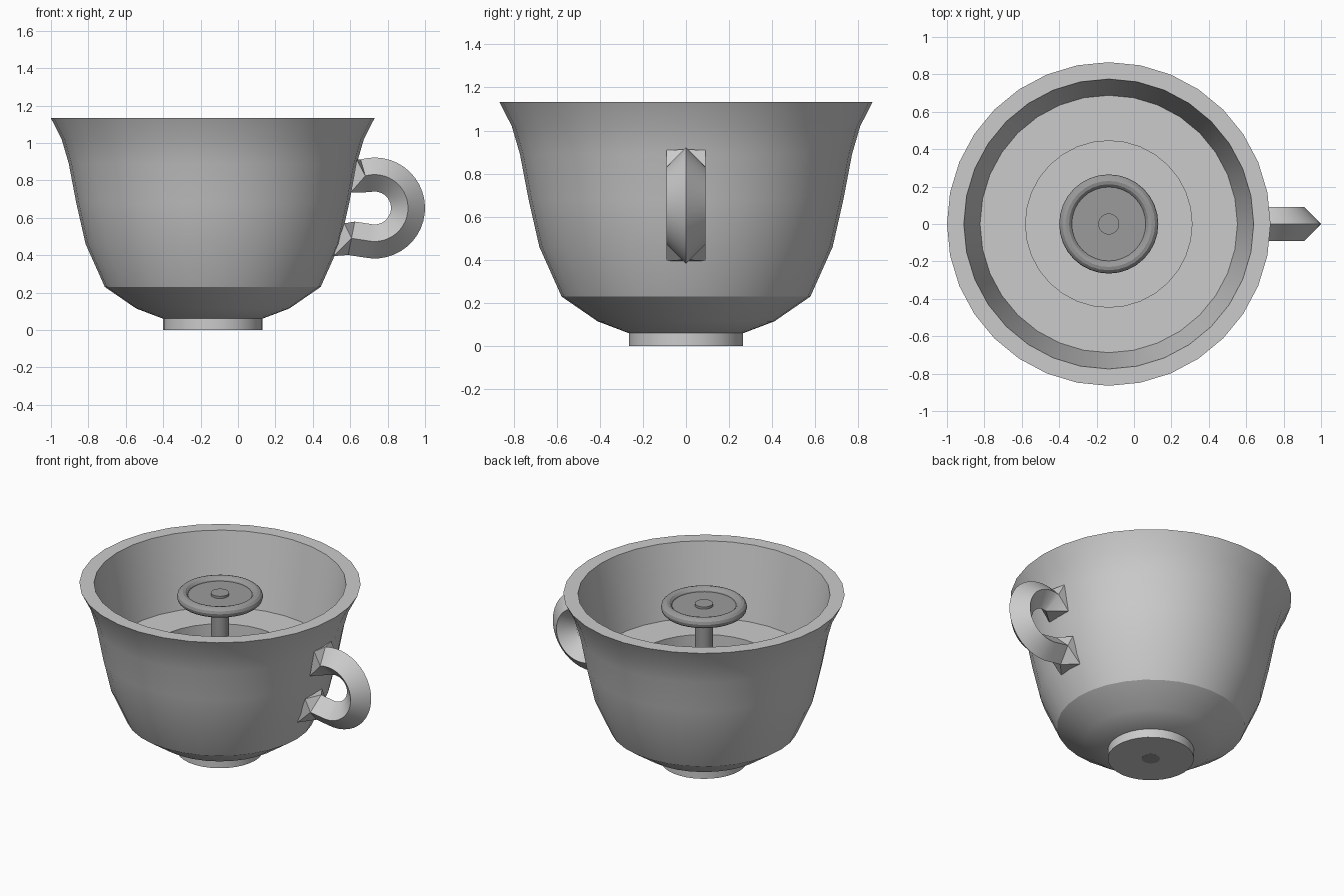
import bpy, bmesh, math
from mathutils import Vector

if "Cube" in bpy.data.objects:
    bpy.data.objects.remove(bpy.data.objects["Cube"])

CX = -0.135   # cup axis
SEG = 32


def material(name, v):
    m = bpy.data.materials.new(name)
    m.diffuse_color = (v, v, v, 1)
    m.use_nodes = True
    m.node_tree.nodes["Principled BSDF"].inputs["Base Color"].default_value = m.diffuse_color
    return m


light_grey = material("light grey", 0.6)
mid_grey = material("mid grey", 0.33)


def finish(name, bm, mat):
    bmesh.ops.recalc_face_normals(bm, faces=bm.faces[:])
    me = bpy.data.meshes.new(name)
    bm.to_mesh(me)
    bm.free()
    me.materials.append(mat)
    me.shade_smooth()
    me.set_sharp_from_angle(angle=math.radians(29))
    ob = bpy.data.objects.new(name, me)
    bpy.context.collection.objects.link(ob)
    return ob


def lathe(name, profile, mat, seg=SEG, closed=False):
    """Spin a (radius, z) profile round the cup axis; open ends are capped."""
    bm = bmesh.new()
    rings = []
    for r, z in profile:
        rings.append([bm.verts.new((CX + r * math.cos(2 * math.pi * i / seg),
                                    r * math.sin(2 * math.pi * i / seg), z))
                      for i in range(seg)])
    pairs = list(zip(rings, rings[1:]))
    if closed:
        pairs.append((rings[-1], rings[0]))
    for a, b in pairs:
        for i in range(seg):
            j = (i + 1) % seg
            bm.faces.new((a[i], a[j], b[j], b[i]))
    if not closed:
        bm.faces.new(rings[0])
        bm.faces.new(rings[-1])
    return finish(name, bm, mat)


# cup shell with inner wall, ring seat and floor
lathe("cup", [(0.265, 0.06), (0.41, 0.115), (0.577, 0.23), (0.68, 0.46),
              (0.73, 0.68), (0.77, 0.89), (0.808, 1.02), (0.865, 1.132),
              (0.775, 1.132), (0.688, 0.65), (0.445, 0.65), (0.445, 0.25)],
      light_grey)

# foot under the cup
lathe("foot", [(0.265, 0.001), (0.265, 0.06)], light_grey)

# centre post and wheel
lathe("post", [(0.056, 0.0), (0.056, 1.07)], mid_grey)
lathe("wheel_disc", [(0.205, 1.03), (0.205, 1.055)], mid_grey)
lathe("wheel_rim", [(0.23 + 0.035 * math.cos(2 * math.pi * k / 12),
                     1.045 + 0.035 * math.sin(2 * math.pi * k / 12))
                    for k in range(12)], mid_grey, closed=True)

# handle: diamond section swept round an arc, flaring to square ends at the wall
HX, HZ, R, W = 0.73, 0.652, 0.179, 0.091
bm = bmesh.new()


def diamond(c, out):
    side = Vector((0, W, 0))
    return [bm.verts.new(p) for p in (c + out * W, c + side, c - out * W, c - side)]


rings = []
for k in range(25):
    a = math.radians(106 - 208 * k / 24)
    out = Vector((math.cos(a), 0, math.sin(a)))
    rings.append(diamond(Vector((HX, 0, HZ)) + out * R, out))
rings.append(diamond(Vector((0.607, 0, 0.49)), Vector((-0.2, 0, -1)).normalized()))
for a, b in zip(rings, rings[1:]):
    for i in range(4):
        j = (i + 1) % 4
        bm.faces.new((a[i], a[j], b[j], b[i]))


def flare(ring, outer, inner):
    """Join a diamond ring to a square end with triangles."""
    (ox, oz), (ix, iz) = outer, inner
    sq = [bm.verts.new(p) for p in ((ox, W, oz), (ix, W, iz), (ix, -W, iz), (ox, -W, oz))]
    for i in range(4):
        bm.faces.new((ring[i], ring[(i + 1) % 4], sq[i]))
        bm.faces.new((ring[(i + 1) % 4], sq[(i + 1) % 4], sq[i]))


flare(rings[0], (0.635, 0.91), (0.603, 0.735))
flare(rings[-1], (0.51, 0.395), (0.567, 0.57))
finish("handle", bm, light_grey)
